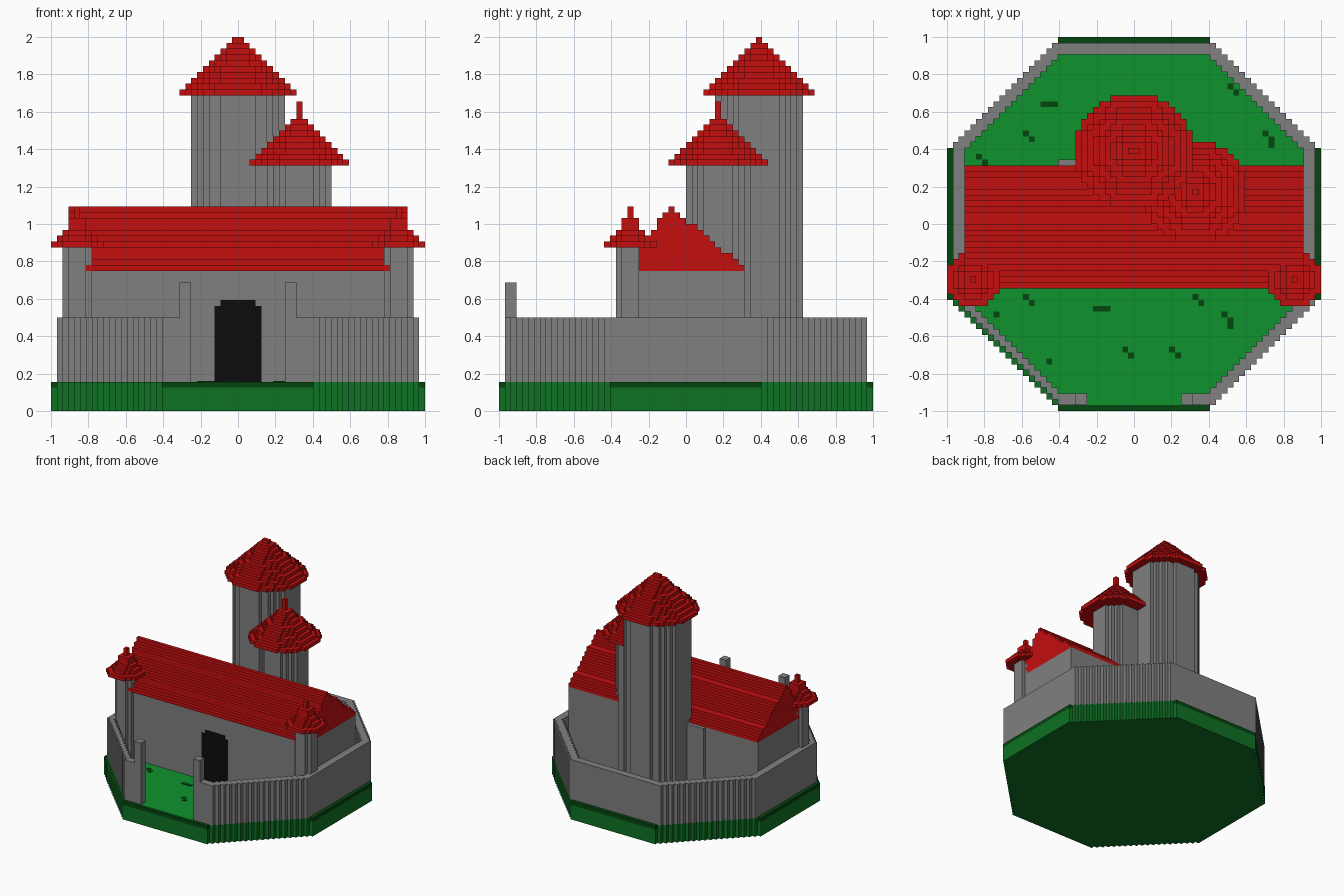
import bpy
import bmesh

if "Cube" in bpy.data.objects:
    bpy.data.objects.remove(bpy.data.objects["Cube"], do_unlink=True)

V = 2 / 64  # size of one block


def material(name, r, g, b):
    m = bpy.data.materials.new(name)
    m.use_nodes = True
    m.diffuse_color = (r, g, b, 1)
    m.node_tree.nodes["Principled BSDF"].inputs["Base Color"].default_value = (r, g, b, 1)
    return m


STONE = material("grey stone", 0.216, 0.216, 0.216)
RED = material("red tiles", 0.552, 0.0044, 0.0048)
GRASS = material("bright grass", 0.0044, 0.296, 0.026)
EARTH = material("mid green earth", 0.0044, 0.165, 0.017)
DARK = material("dark green moss", 0.0015, 0.061, 0.005)
BLACK = material("black doorway", 0.0037, 0.0037, 0.0037)


def finish(bm, name, mat):
    bmesh.ops.recalc_face_normals(bm, faces=bm.faces[:])
    me = bpy.data.meshes.new(name)
    bm.to_mesh(me)
    bm.free()
    me.materials.append(mat)
    ob = bpy.data.objects.new(name, me)
    bpy.context.collection.objects.link(ob)
    return ob


def add_slab(bm, rule, z0, z1):
    """Extrude every grid cell whose centre passes the rule from z0 to z1."""
    part = bmesh.new()
    verts = {}

    def vert(i, j):
        if (i, j) not in verts:
            verts[i, j] = part.verts.new((i * V, j * V, z0 * V))
        return verts[i, j]

    for i in range(-32, 32):
        for j in range(-32, 32):
            if rule(i + 0.5, j + 0.5):
                part.faces.new((vert(i, j), vert(i + 1, j), vert(i + 1, j + 1), vert(i, j + 1)))
    ext = bmesh.ops.extrude_face_region(part, geom=part.faces[:], use_keep_orig=True)
    for v in ext["geom"]:
        if isinstance(v, bmesh.types.BMVert):
            v.co.z = z1 * V
    bmesh.ops.recalc_face_normals(part, faces=part.faces[:])
    bmesh.ops.dissolve_limit(part, angle_limit=0.01, verts=part.verts[:], edges=part.edges[:])
    tmp = bpy.data.meshes.new("tmp")
    part.to_mesh(tmp)
    part.free()
    bm.from_mesh(tmp)
    bpy.data.meshes.remove(tmp)


def blocks(name, mat, layers):
    bm = bmesh.new()
    for rule, z0, z1 in layers:
        add_slab(bm, rule, z0, z1)
    return finish(bm, name, mat)


def rect(x0, x1, y0, y1):
    return lambda x, y: x0 < x < x1 and y0 < y < y1


def disc(cx, cy, rx, ry):
    return lambda x, y: ((x - cx) / rx) ** 2 + ((y - cy) / ry) ** 2 <= 1.04


def octagon(x, y):
    return abs(x) + abs(y) <= 44


def edge_row(x, y):
    return octagon(x, y) and max(abs(x), abs(y)) > 31


def diagonal_rim(x, y):
    return 43 <= abs(x) + abs(y) <= 44 and not edge_row(x, y)


# Octagonal base with mossy edges and grass court
blocks("base", EARTH, [(octagon, 0, 4), (diagonal_rim, 4, 5)])
blocks("mossy_edges", DARK, [(edge_row, 4, 5)])
blocks("court_grass", GRASS, [
    (lambda x, y: octagon(x, y) and not edge_row(x, y) and not diagonal_rim(x, y), 4, 5)])

# Small dark tufts, drawn as (x, y, width, depth) in blocks
TUFTS = [(-16, 20, 3, 1), (-19, 15, 1, 1), (-18, 14, 1, 1), (16, 23, 1, 1), (17, 22, 1, 1),
         (22, 15, 1, 1), (23, 13, 1, 2), (-27, 11, 1, 1), (-26, 10, 1, 1), (-19, -13, 1, 1),
         (-18, -14, 1, 1), (-24, -16, 1, 1), (-7, -15, 3, 1), (10, -13, 1, 1), (11, -14, 1, 1),
         (15, -16, 1, 1), (16, -18, 1, 2), (-15, -24, 1, 1), (-2, -22, 1, 1), (-1, -23, 1, 1),
         (6, -22, 1, 1), (7, -23, 1, 1)]
blocks("grass_tufts", DARK, [(rect(x, x + w, y, y + d), 5, 5.1) for x, y, w, d in TUFTS])


# Curtain wall with an opening at the front, and two gate posts
def curtain(x, y):
    u, v = abs(x), abs(y)
    outer = 43 if x < 0 and y < 0 else 44
    if u > 31 or v > 31 or u + v > outer:
        return False
    if y < 0 and u < 8:
        return False
    return u > 29 or v > 29 or u + v >= 42


blocks("curtain_wall", STONE, [(curtain, 5, 16)])
for side, x0 in (("right", -10), ("left", 8)):
    blocks(side + "_gate_post", STONE, [(rect(x0, x0 + 2, -31, -29), 16, 22)])

# Great hall, stepped roof, back buttress and doorway
blocks("hall", STONE, [(rect(-29, 29, -10, 10), 5, 24)])
blocks("hall_roof", RED, [
    (rect(-29, 29, -3 - round(0.8 * k), -2 + round(1.2 * k)), 34 - k, 35 - k) for k in range(11)])
blocks("back_buttress", STONE, [(rect(-13, -7, 10, 11), 5, 24)])

bm = bmesh.new()
outline = [(-4, 5), (4, 5), (4, 18), (3, 18), (3, 19), (-3, 19), (-3, 18), (-4, 18)]
face = bm.faces.new([bm.verts.new((x * V, -10 * V, z * V)) for x, z in outline])
ext = bmesh.ops.extrude_face_region(bm, geom=[face], use_keep_orig=True)
for v in ext["geom"]:
    if isinstance(v, bmesh.types.BMVert):
        v.co.y -= 0.005
finish(bm, "doorway", BLACK)


# Round towers with stepped cone roofs
def tower(name, cx, cy, rx, ry, top, roof):
    blocks(name + "_shaft", STONE, [(disc(cx, cy, rx, ry), 5, top)])
    blocks(name + "_roof", RED, [
        (disc(cx, cy, a, b), top + k, top + k + 1) for k, (a, b) in enumerate(roof)])


tower("keep", 0, 12.5, 8, 7.5, 54, [(10 - k, 9.5 - k) for k in range(10)])
tower("stair_tower", 10.5, 5.5, 5.5, 5.5, 42,
      [(8.5 - k, 8.5 - k) for k in range(8)] + [(0.5, 0.5)] * 3)
for side, cx in (("right", -27.5), ("left", 27.5)):
    tower(side + "_turret", cx, -9.5, 2.5, 2.5, 28,
          [(r, r) for r in (4.5, 3.5, 2.5, 1.5, 1.5, 0.5, 0.5)])
